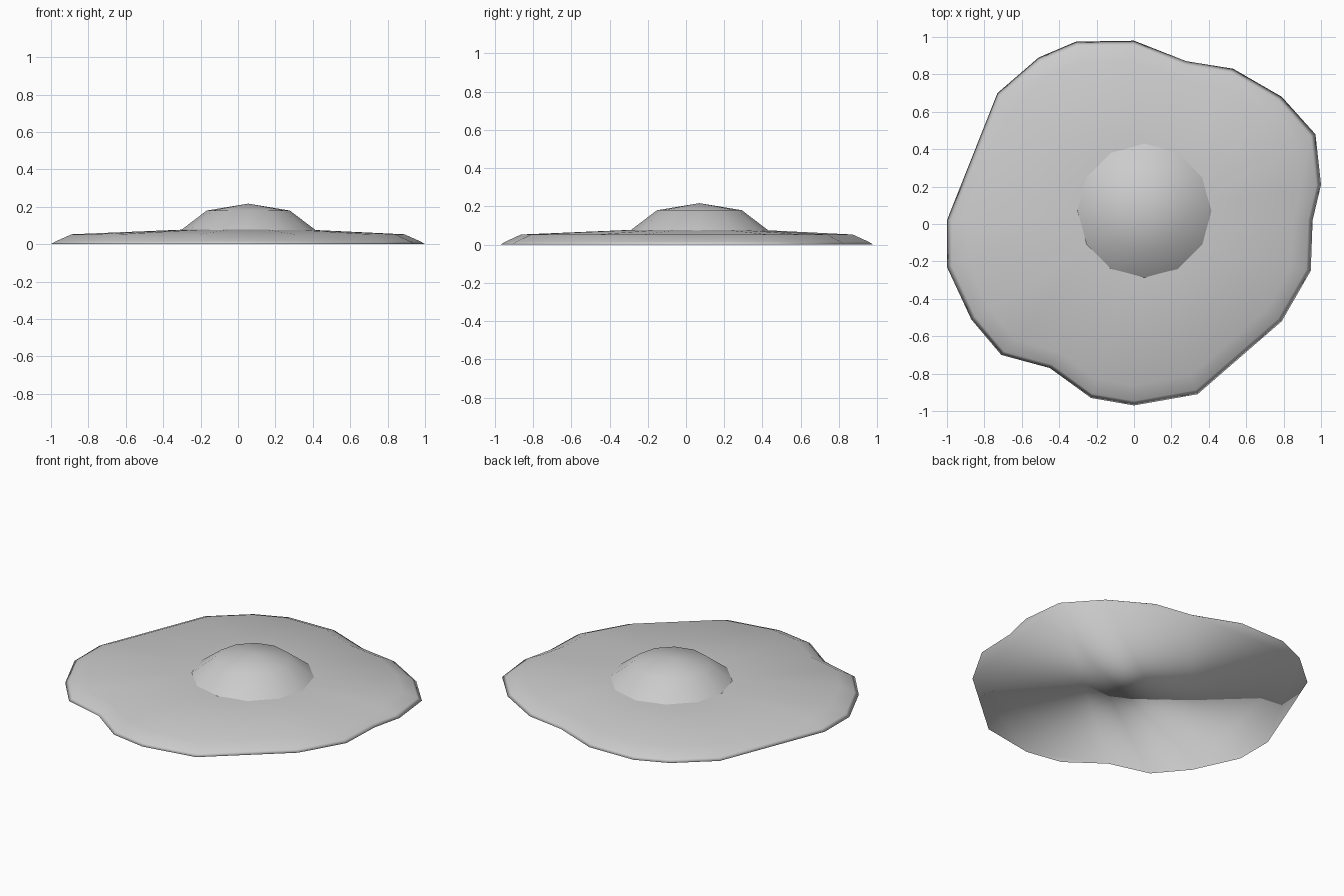
import bpy, bmesh, math

cube = bpy.data.objects.get("Cube")
if cube:
    bpy.data.objects.remove(cube, do_unlink=True)

grey = bpy.data.materials.new("plain grey")
grey.use_nodes = True
colour = (0.6, 0.6, 0.6, 1)
grey.diffuse_color = colour
grey.node_tree.nodes["Principled BSDF"].inputs["Base Color"].default_value = colour


def finish(bm, name):
    bmesh.ops.recalc_face_normals(bm, faces=bm.faces)
    for f in bm.faces:
        f.smooth = True
    mesh = bpy.data.meshes.new(name)
    bm.to_mesh(mesh)
    bm.free()
    mesh.materials.append(grey)
    obj = bpy.data.objects.new(name, mesh)
    bpy.context.collection.objects.link(obj)
    return obj


def loft(bm, rings):
    """Skin a list of equal-length point rings; return their vertices."""
    loops = [[bm.verts.new(p) for p in ring] for ring in rings]
    for a, b in zip(loops, loops[1:]):
        for i in range(len(a)):
            j = (i + 1) % len(a)
            bm.faces.new((a[i], a[j], b[j], b[i]))
    return loops


def cap(bm, ring, tip):
    """Close a ring with a fan to one point."""
    top = bm.verts.new(tip)
    for i in range(len(ring)):
        bm.faces.new((ring[i], ring[(i + 1) % len(ring)], top))


# Wavy egg white: sloping rim, gently rising top, flat underside
outline = [(0, .98), (.28, .87), (.53, .83), (.79, .68), (.97, .48), (1, .21),
           (.955, .02), (.945, -.25), (.79, -.52), (.34, -.91), (0, -.97),
           (-.23, -.93), (-.45, -.77), (-.71, -.70), (-.87, -.51), (-1, -.23),
           (-1, .02), (-.73, .70), (-.51, .89), (-.31, .975)]
cx, cy = .055, .07


def scaled(s, z, px=0, py=0):
    return [(px + (x - px) * s, py + (y - py) * s, z) for x, y in outline]


bm = bmesh.new()
loops = loft(bm, [scaled(1, 0), scaled(.975, .015), scaled(.89, .053),
                  scaled(.33, .078, cx, cy)])
cap(bm, loops[-1], (cx, cy, .08))
base = loops[0]
bm.faces.new(base[3:14])
bm.faces.new(base[13:] + base[:4])
finish(bm, "egg_white")

# Faceted yolk dome
bm = bmesh.new()
sides = 12
rings = [[(cx + r * math.cos(math.tau * i / sides),
           cy + r * math.sin(math.tau * i / sides), z) for i in range(sides)]
         for r, z in ((.36, .075), (.222, .18))]
loops = loft(bm, rings)
cap(bm, loops[-1], (cx, cy, .217))
finish(bm, "yolk")
